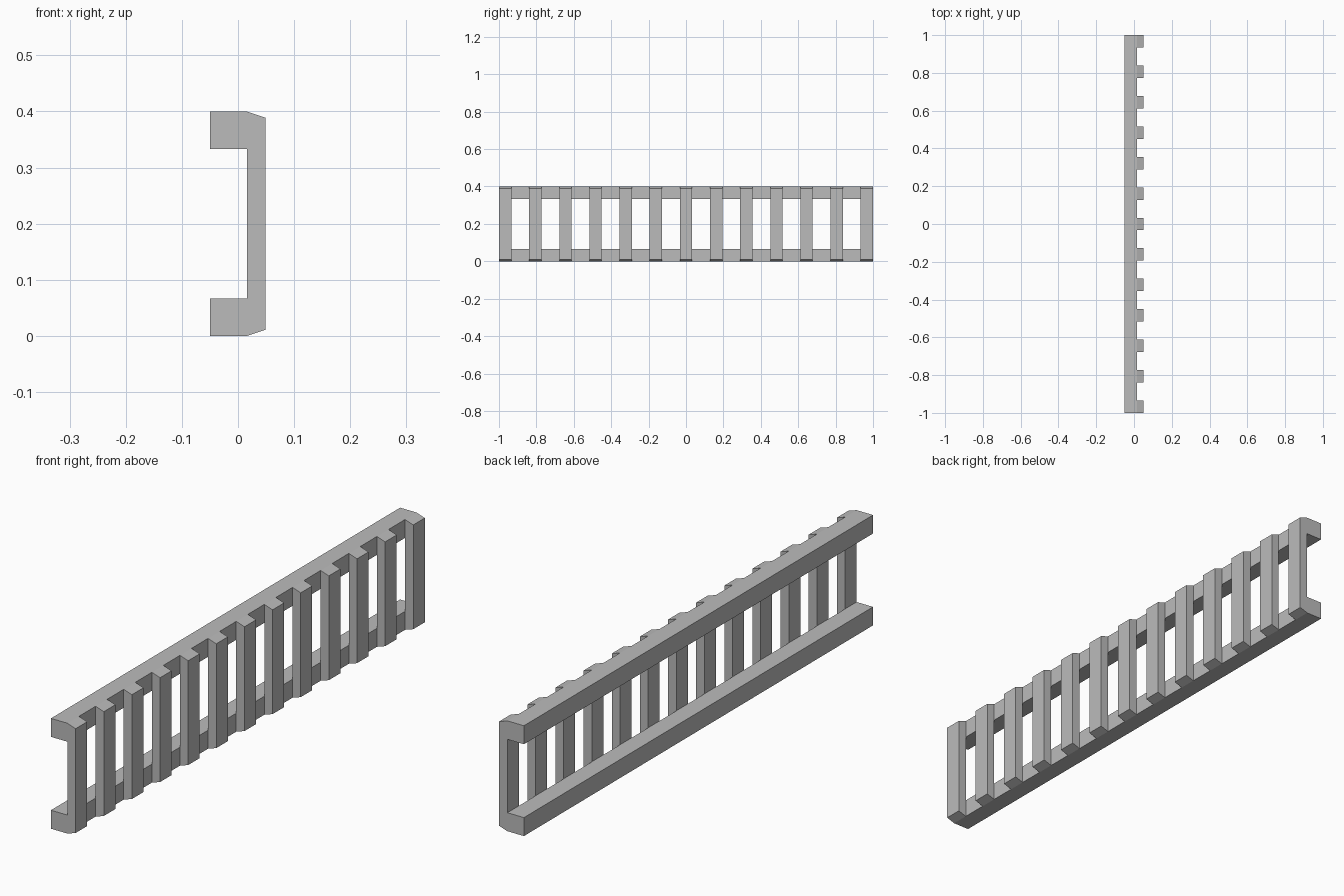
import bpy

cube = bpy.data.objects.get("Cube")
if cube:
    bpy.data.objects.remove(cube, do_unlink=True)

# Single plain grey
grey = bpy.data.materials.new("plain grey")
grey.use_nodes = True
colour = (0.5, 0.5, 0.5, 1)
grey.diffuse_color = colour
grey.node_tree.nodes["Principled BSDF"].inputs["Base Color"].default_value = colour

LENGTH, HEIGHT = 2.0, 0.4
BACK, JOINT, FACE = -0.05, 0.016, 0.049
RAIL_HEIGHT, SLAT_WIDTH, BEVEL = 0.067, 0.066, 0.011
SLATS = 13


def extrude_profile(name, profile, y0, y1):
    """Prism from an x-z profile (counter-clockwise seen from the front)."""
    n = len(profile)
    verts = [(x, y, z) for y in (y0, y1) for x, z in profile]
    faces = [list(range(n)), list(range(2 * n - 1, n - 1, -1))]
    for i in range(n):
        j = (i + 1) % n
        faces.append([i, i + n, j + n, j])
    mesh = bpy.data.meshes.new(name)
    mesh.from_pydata(verts, [], faces)
    mesh.materials.append(grey)
    obj = bpy.data.objects.new(name, mesh)
    bpy.context.collection.objects.link(obj)
    return obj


# Two long rails
for name, z in (("bottom_rail", 0), ("top_rail", HEIGHT - RAIL_HEIGHT)):
    top = z + RAIL_HEIGHT
    extrude_profile(name, [(BACK, z), (JOINT, z), (JOINT, top), (BACK, top)],
                    -LENGTH / 2, LENGTH / 2)

# Evenly spaced upright slats with sloped ends
slat_profile = [(JOINT, 0), (FACE, BEVEL), (FACE, HEIGHT - BEVEL), (JOINT, HEIGHT)]
step = (LENGTH - SLAT_WIDTH) / (SLATS - 1)
for i in range(SLATS):
    y = -LENGTH / 2 + i * step
    extrude_profile(f"slat_{i + 1}", slat_profile, y, y + SLAT_WIDTH)
